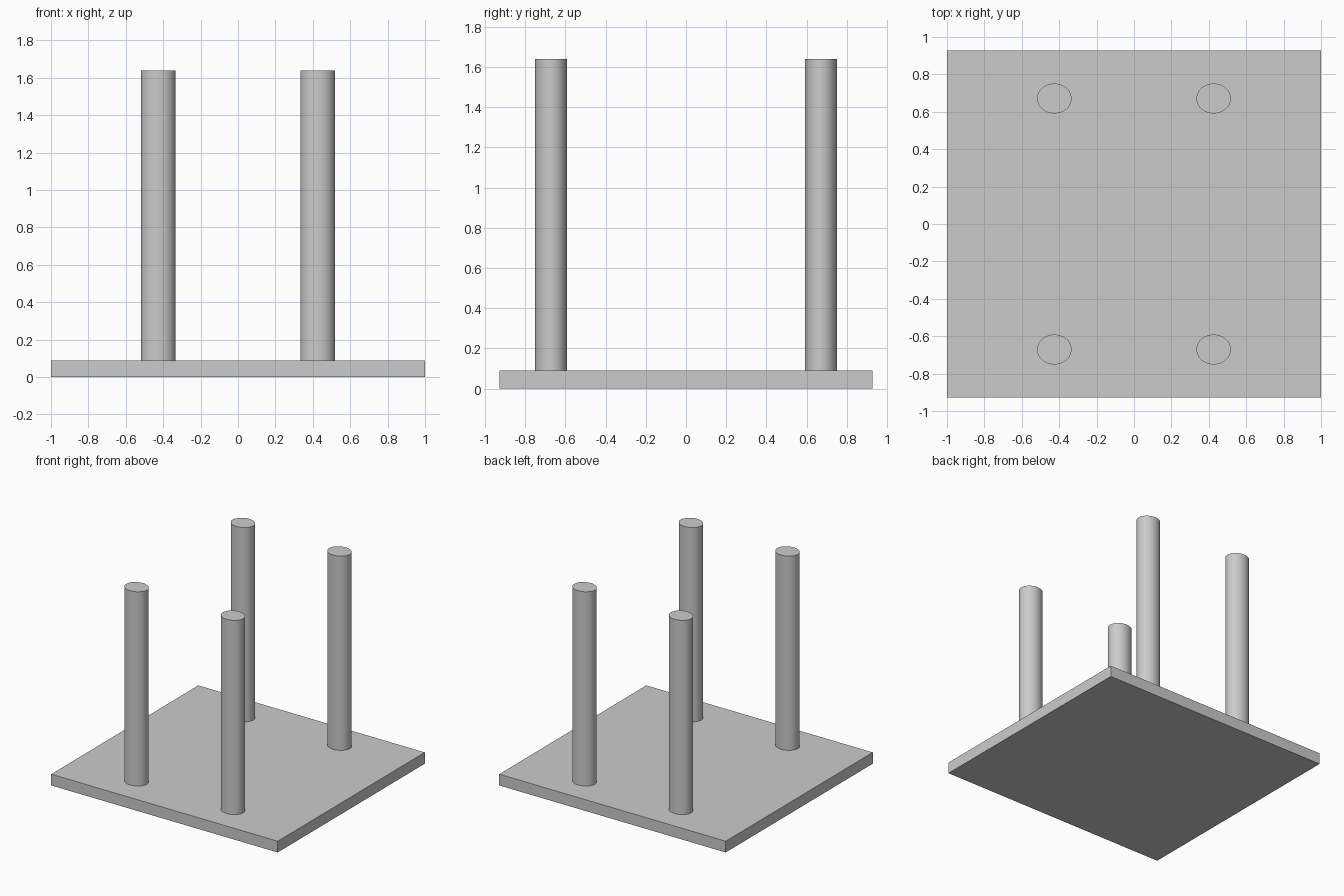
import bpy
import math

if "Cube" in bpy.data.objects:
    bpy.data.objects.remove(bpy.data.objects["Cube"], do_unlink=True)

PLATE_SIZE = (2.0, 1.855, 0.09)
POST_X, POST_Y = 0.426, 0.671
POST_RX, POST_RY = 0.092, 0.08
POST_TOP = 1.64

# Single plain grey
GREY = (0.6, 0.6, 0.6, 1.0)
grey = bpy.data.materials.new("plain_grey")
grey.use_nodes = True
grey.diffuse_color = GREY
bsdf = next(n for n in grey.node_tree.nodes if n.type == 'BSDF_PRINCIPLED')
bsdf.inputs["Base Color"].default_value = GREY


def finish(name, scale):
    """Name the new object, apply its scale and give it the grey material."""
    obj = bpy.context.object
    obj.name = name
    obj.scale = scale
    bpy.ops.object.transform_apply(location=False, rotation=False, scale=True)
    obj.data.materials.append(grey)
    return obj


# Flat base plate
bpy.ops.mesh.primitive_cube_add(size=1, location=(0, 0, PLATE_SIZE[2] / 2))
finish("base_plate", PLATE_SIZE)

# Four slightly oval posts standing on the plate
height = POST_TOP - PLATE_SIZE[2]
for y_name, sy in (("front", -1), ("back", 1)):
    for x_name, sx in (("left", 1), ("right", -1)):
        bpy.ops.mesh.primitive_cylinder_add(
            vertices=64, radius=1, depth=1,
            location=(sx * POST_X, sy * POST_Y, PLATE_SIZE[2] + height / 2))
        finish(f"{y_name}_{x_name}_post", (POST_RX, POST_RY, height))
        bpy.ops.object.shade_smooth_by_angle(angle=math.radians(30))
